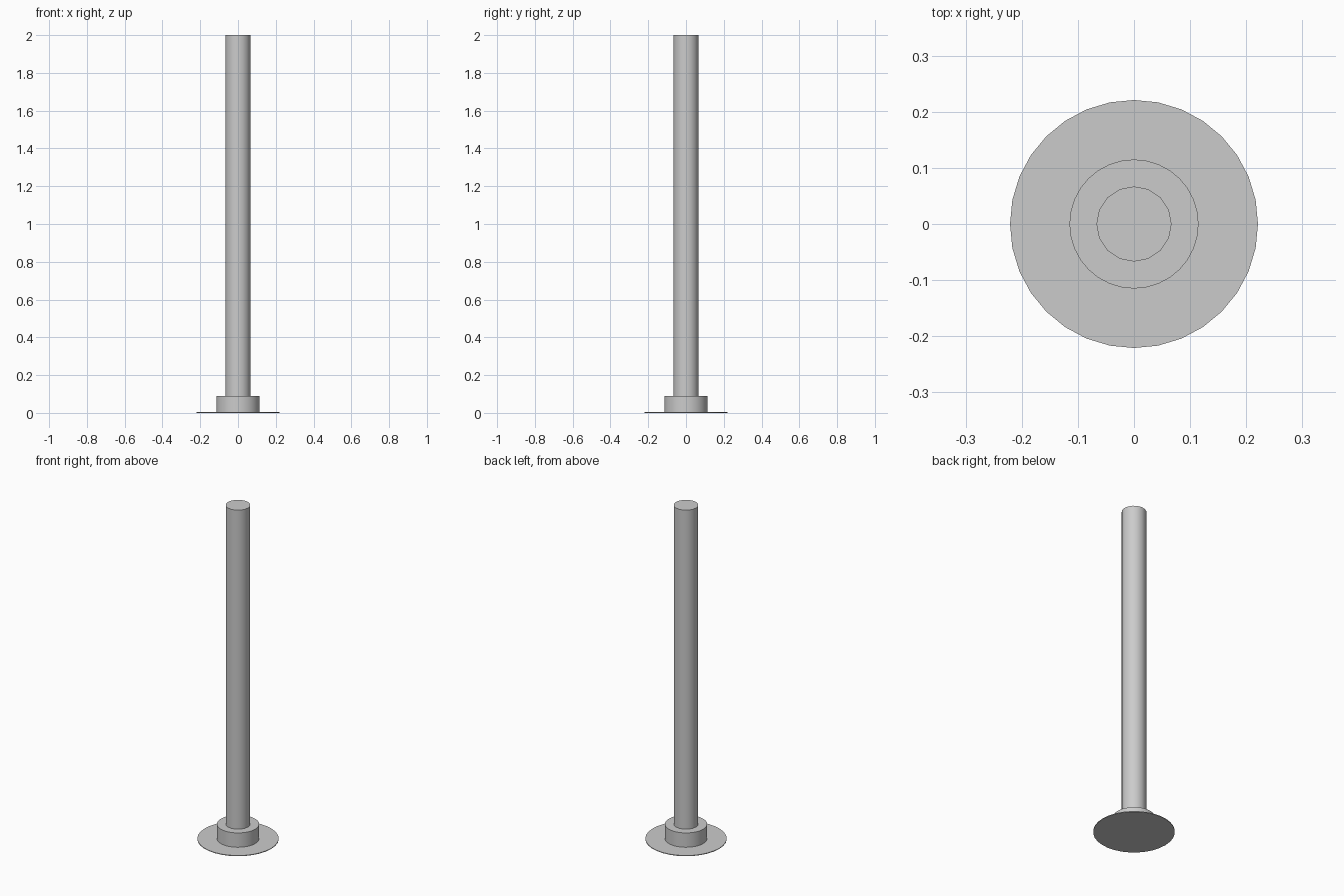
import bpy

cube = bpy.data.objects.get("Cube")
if cube:
    bpy.data.objects.remove(cube, do_unlink=True)

# One plain grey for the whole model
GREY = (0.6, 0.6, 0.6, 1.0)
grey = bpy.data.materials.new("plain_grey")
grey.use_nodes = True
grey.diffuse_color = GREY
grey.node_tree.nodes["Principled BSDF"].inputs["Base Color"].default_value = GREY


def cylinder(name, radius, bottom, top, sides):
    """Upright capped cylinder between two heights, with sharp rims."""
    bpy.ops.mesh.primitive_cylinder_add(
        vertices=sides, radius=radius, depth=top - bottom,
        location=(0, 0, (bottom + top) / 2))
    obj = bpy.context.object
    obj.name = name
    obj.data.materials.append(grey)
    bpy.ops.object.shade_smooth_by_angle()
    return obj


# Thin floor flange, collar and tall post
cylinder("base_flange", 0.221, 0.0, 0.004, 32)
cylinder("collar", 0.115, 0.0, 0.09, 32)
cylinder("post", 0.067, 0.0, 2.0, 16)
